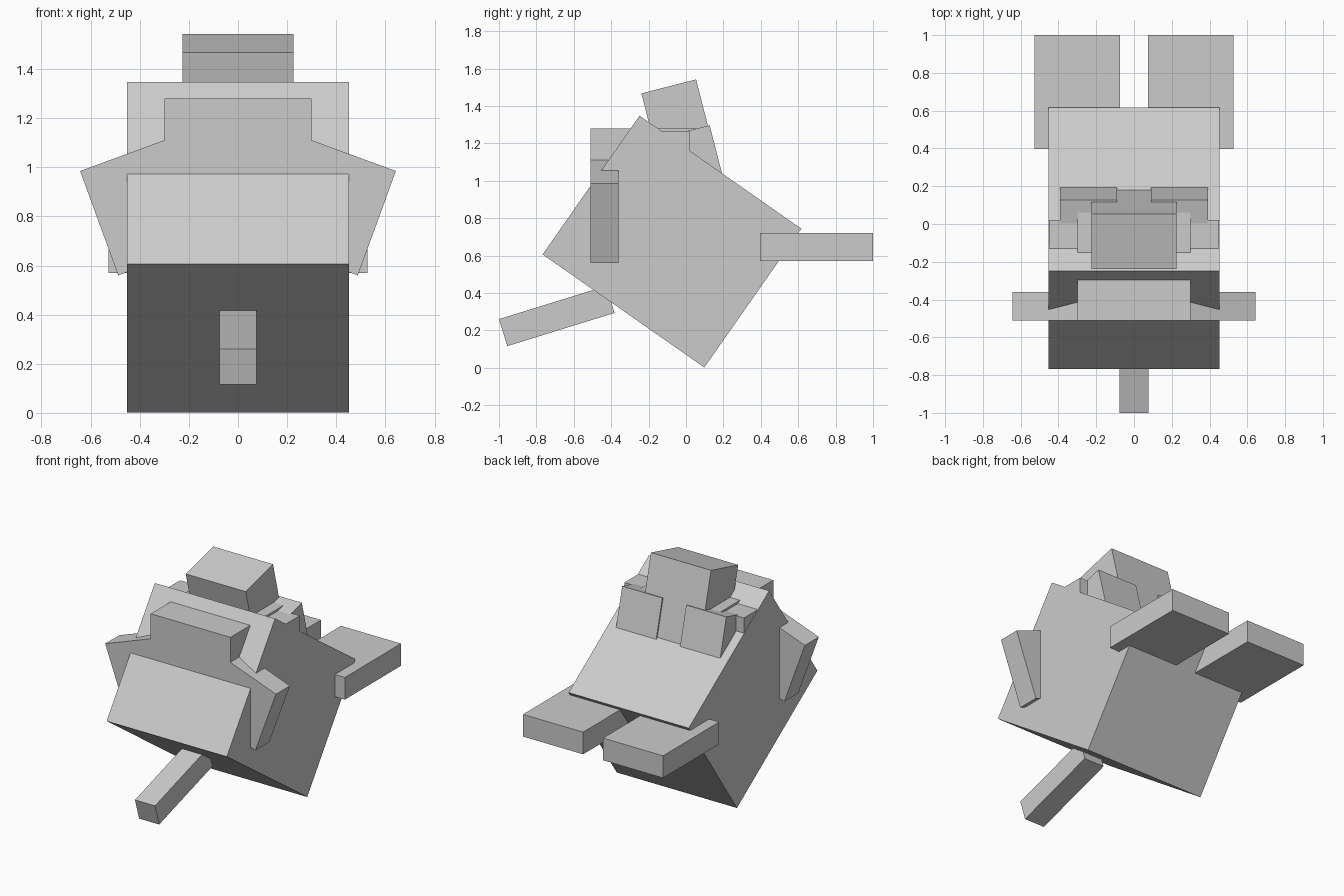
import bpy
from mathutils import Euler, Matrix, Vector

if "Cube" in bpy.data.objects:
    bpy.data.objects.remove(bpy.data.objects["Cube"])


def box(name, centre, size, rot=(0, 0, 0)):
    """Box with its size and rotation baked into the mesh."""
    bpy.ops.mesh.primitive_cube_add(size=1)
    ob = bpy.context.object
    ob.name = ob.data.name = name
    ob.data.transform(Matrix.LocRotScale(Vector(centre), Euler(rot), Vector(size)))
    return ob


def pair(name, centre, size, rot=(0, 0, 0)):
    """Box on the right side plus its mirror image on the left."""
    x, y, z = centre
    rx, ry, rz = rot
    box(name + "_right", centre, size, rot)
    box(name + "_left", (-x, y, z), size, (rx, -ry, -rz))


# Tilted body block
box("body", (0, -0.075, 0.675), (0.905, 1.055, 0.905), (-0.61, 0, 0))

# Upright head block and the wide block behind it, both sunk into the body
box("head", (0, -0.21, 0.98), (0.6, 0.6, 0.6))
box("cheek_block", (0, -0.13, 1.115), (0.9, 0.3, 0.3))

# Tilted snout rising from the head, with a plate on either side
box("snout", (0, -0.018, 1.214), (0.452, 0.302, 0.6), (0.25, 0, 0))
pair("plate", (0.241, 0.091, 1.133), (0.302, 0.15, 0.3), (0.25, 0, 0))

# Splayed arms
pair("arm", (0.353, -0.435, 0.85), (0.452, 0.15, 0.452), (0, 0.35, 0))

# Flat feet
pair("foot", (0.301, 0.698, 0.646), (0.452, 0.603, 0.151))

# Tail sloping down from the body
box("tail", (0, -0.691, 0.277), (0.151, 0.6, 0.151), (0.3, 0, 0))
